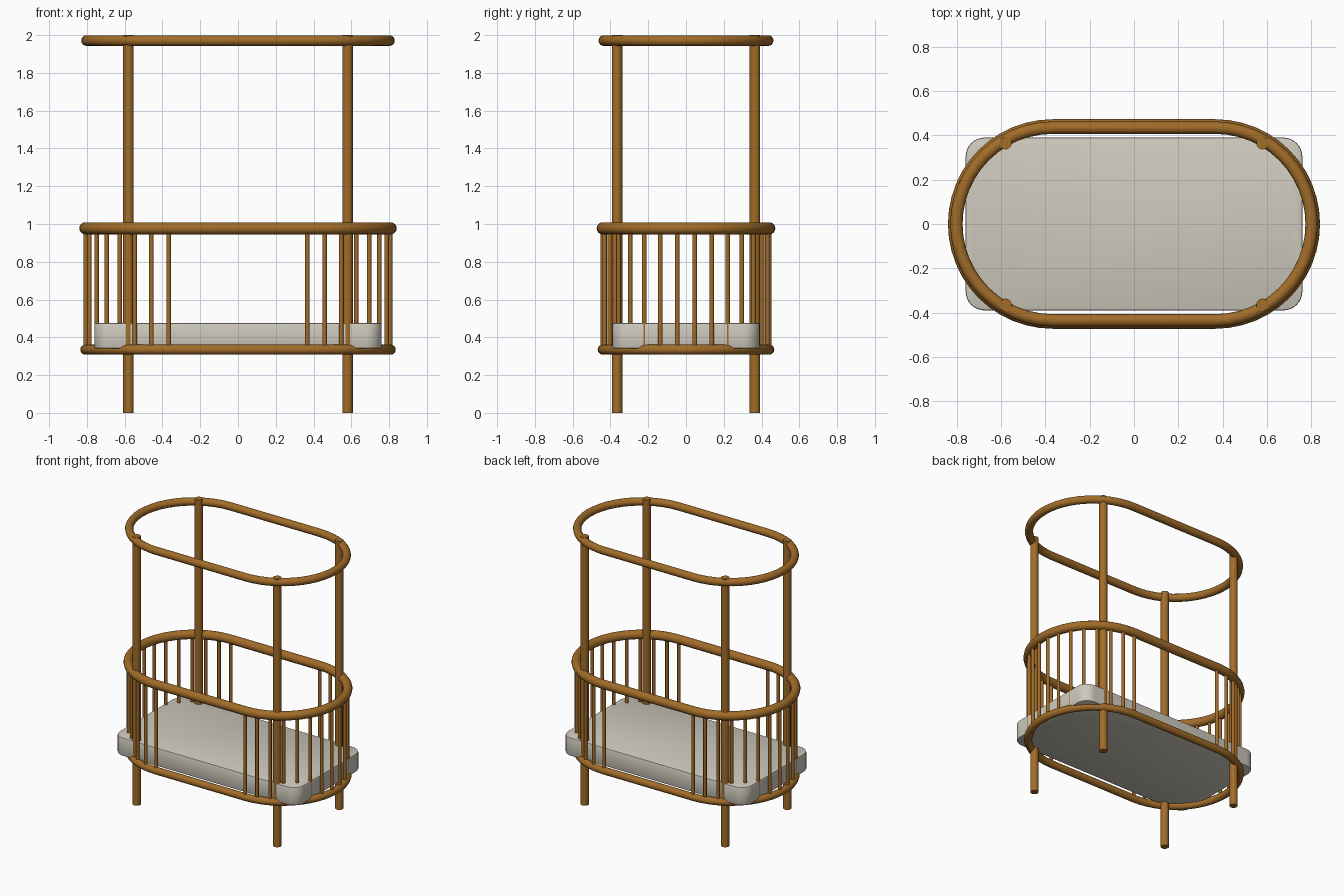
import bpy
import bmesh
from math import sin, cos, pi, radians

cube = bpy.data.objects.get("Cube")
if cube:
    bpy.data.objects.remove(cube, do_unlink=True)

HALF = 0.367   # half length of the straight rail sections
RAD = 0.441    # radius of the rounded rail ends


def make_material(name, colour):
    mat = bpy.data.materials.new(name)
    mat.use_nodes = True
    mat.diffuse_color = colour
    mat.node_tree.nodes["Principled BSDF"].inputs["Base Color"].default_value = colour
    return mat


wood = make_material("warm wood", (0.36, 0.15, 0.022, 1))
fabric = make_material("cream fabric", (0.62, 0.59, 0.51, 1))


def finish(obj, mat):
    obj.data.materials.append(mat)
    bpy.ops.object.select_all(action="DESELECT")
    obj.select_set(True)
    bpy.context.view_layer.objects.active = obj
    bpy.ops.object.shade_smooth_by_angle(angle=radians(40))


def rod(name, x, y, bottom, top, radius, sides):
    bpy.ops.mesh.primitive_cylinder_add(
        vertices=sides, radius=radius, depth=top - bottom,
        location=(x, y, (bottom + top) / 2))
    obj = bpy.context.object
    obj.name = name
    finish(obj, wood)


def oval_rail(name, z, end_radius, thickness, steps=24, sides=16):
    # round tube swept along a stadium-shaped loop
    bm = bmesh.new()
    loops = []
    for side in (1, -1):
        for i in range(steps + 1):
            a = -pi / 2 + pi * i / steps
            dx, dy = side * cos(a), side * sin(a)
            ring = []
            for k in range(sides):
                t = 2 * pi * k / sides
                r = end_radius + thickness * cos(t)
                ring.append(bm.verts.new((side * HALF + r * dx, r * dy,
                                          z + thickness * sin(t))))
            loops.append(ring)
    for n, ring in enumerate(loops):
        following = loops[(n + 1) % len(loops)]
        for k in range(sides):
            j = (k + 1) % sides
            bm.faces.new((ring[k], following[k], following[j], ring[j]))
    bmesh.ops.recalc_face_normals(bm, faces=bm.faces)
    mesh = bpy.data.meshes.new(name)
    bm.to_mesh(mesh)
    bm.free()
    obj = bpy.data.objects.new(name, mesh)
    bpy.context.collection.objects.link(obj)
    finish(obj, wood)


# Three oval rails
oval_rail("bottom_rail", 0.335, RAD, 0.0265)
oval_rail("guard_rail", 0.977, RAD, 0.032)
oval_rail("canopy_rail", 1.971, RAD - 0.006, 0.028)

# Four full-height corner posts
for sx, side in ((1, "left"), (-1, "right")):
    for sy, end in ((-1, "front"), (1, "back")):
        rod(f"{end}_{side}_post", sx * 0.58, sy * 0.365, 0, 2, 0.028, 24)

# Spindles around both rounded ends
for sx, side in ((1, "left"), (-1, "right")):
    for i in range(16):
        a = radians(-90 + 12 * i)
        rod(f"{side}_spindle_{i + 1}", sx * (HALF + RAD * cos(a)), RAD * sin(a),
            0.335, 0.977, 0.012, 12)

# Mattress with rounded corners
bm = bmesh.new()
bmesh.ops.create_cube(bm, size=1)
for v in bm.verts:
    v.co.x *= 1.52
    v.co.y *= 0.78
    v.co.z = 0.408 + v.co.z * 0.136
corners = [e for e in bm.edges if abs(e.verts[0].co.z - e.verts[1].co.z) > 0.1]
bmesh.ops.bevel(bm, geom=corners, offset=0.085, segments=8, profile=0.5,
                affect="EDGES")
rims = [e for e in bm.edges if abs(e.verts[0].co.z - e.verts[1].co.z) < 0.01]
bmesh.ops.bevel(bm, geom=rims, offset=0.008, segments=2, profile=0.5,
                affect="EDGES")
mesh = bpy.data.meshes.new("mattress")
bm.to_mesh(mesh)
bm.free()
mattress = bpy.data.objects.new("mattress", mesh)
bpy.context.collection.objects.link(mattress)
finish(mattress, fabric)
